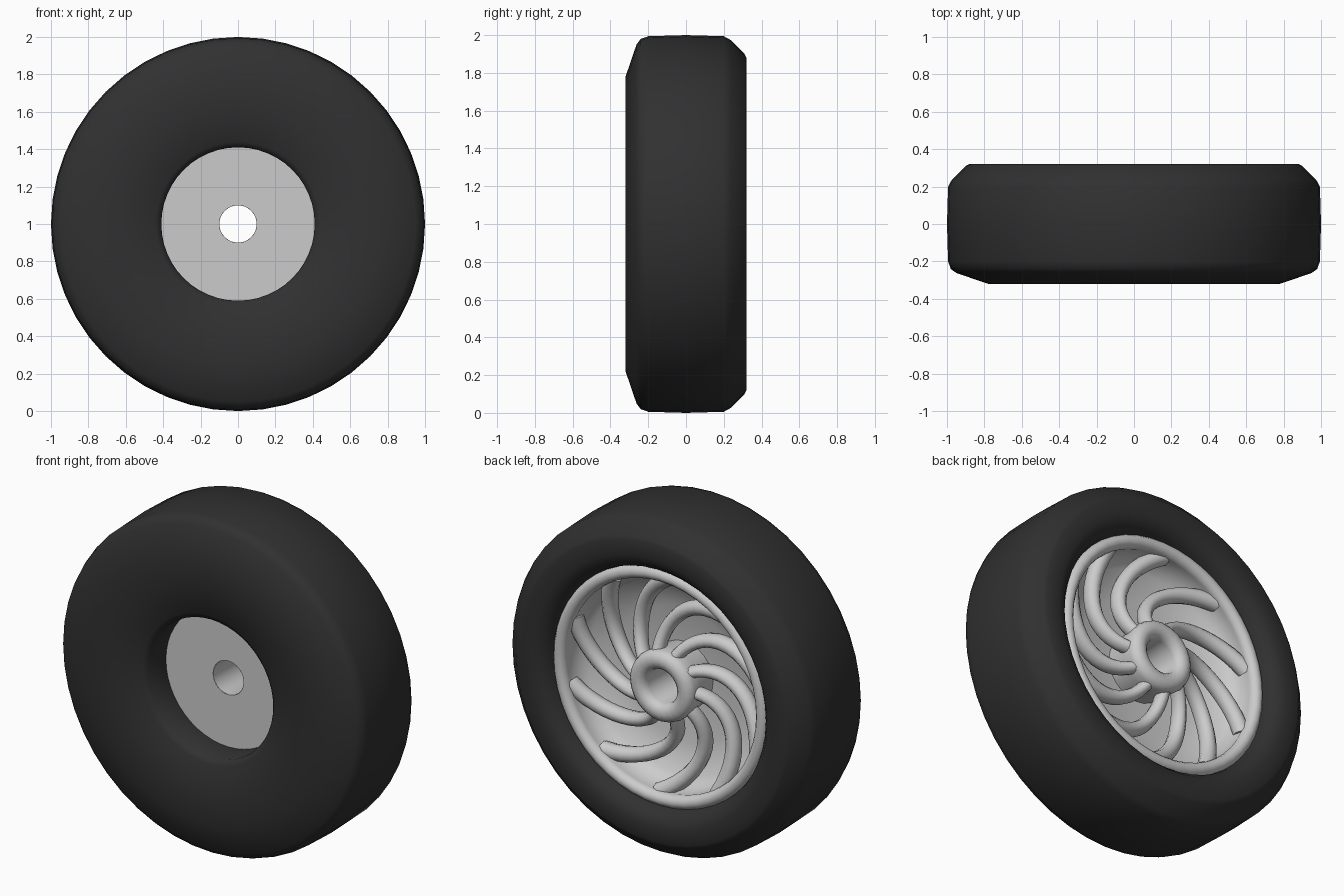
import bpy, bmesh, math

if "Cube" in bpy.data.objects:
    bpy.data.objects.remove(bpy.data.objects["Cube"])

CENTRE_Z = 1.0
SPOKES = 10


def finish(name, bm, smooth_angle=None):
    bmesh.ops.recalc_face_normals(bm, faces=bm.faces)
    mesh = bpy.data.meshes.new(name)
    bm.to_mesh(mesh)
    bm.free()
    obj = bpy.data.objects.new(name, mesh)
    bpy.context.collection.objects.link(obj)
    for p in mesh.polygons:
        p.use_smooth = True
    if smooth_angle:
        bpy.ops.object.select_all(action='DESELECT')
        obj.select_set(True)
        bpy.context.view_layer.objects.active = obj
        bpy.ops.object.shade_smooth_by_angle(angle=math.radians(smooth_angle))
    return obj


def lathe(name, profile, sides, closed=False, smooth_angle=None):
    """Spin (radius, y) points around the axle."""
    bm = bmesh.new()
    rings = []
    for r, y in profile:
        rings.append([bm.verts.new((r * math.cos(2 * math.pi * i / sides), y,
                                    CENTRE_Z + r * math.sin(2 * math.pi * i / sides)))
                      for i in range(sides)])
    pairs = list(zip(rings, rings[1:]))
    if closed:
        pairs.append((rings[-1], rings[0]))
    for a, b in pairs:
        for i in range(sides):
            j = (i + 1) % sides
            bm.faces.new((a[i], a[j], b[j], b[i]))
    return finish(name, bm, smooth_angle)


# Tyre: deep well at the front, chamfered shoulders, open back for the rim
tyre = lathe("tyre", [
    (0.41, -0.085), (0.41, -0.255), (0.44, -0.275), (0.60, -0.305), (0.78, -0.32),
    (0.95, -0.262), (0.98, -0.24), (0.994, -0.20), (1.0, 0.0), (0.994, 0.20),
    (0.975, 0.235), (0.90, 0.31), (0.88, 0.32), (0.79, 0.32), (0.745, 0.305),
    (0.71, 0.265), (0.69, 0.20), (0.68, 0.12)], 48)
rubber = bpy.data.materials.new("rubber")
rubber.diffuse_color = (0.03, 0.03, 0.03, 1)
rubber.use_nodes = True
rubber.node_tree.nodes["Principled BSDF"].inputs["Base Color"].default_value = rubber.diffuse_color
tyre.data.materials.append(rubber)

# Front cover disc with the axle hole
lathe("front_disc", [(0.10, -0.09), (0.42, -0.09)], 48)

# Rim bead and dished floor behind the spokes
bead = [(0.665 + 0.04 * math.cos(a), 0.22 + 0.045 * math.sin(a))
        for a in [math.radians(d) for d in range(-30, 211, 30)]]
lathe("rim", bead + [(0.61, 0.13), (0.57, 0.08), (0.40, 0.03), (0.19, 0.02)],
      48, smooth_angle=50)

# Hub tube with a rounded lip
lip = [(0.155 + 0.055 * math.cos(a), 0.21 + 0.05 * math.sin(a))
       for a in [math.radians(d) for d in range(180, -1, -30)]]
lathe("hub", [(0.10, -0.09)] + lip + [(0.205, 0.15), (0.19, 0.0)], 24, smooth_angle=50)

# Swirling spokes: rounded ridges sweeping from hub to rim
STEPS, AROUND = 14, 10
for k in range(SPOKES):
    bm = bmesh.new()
    path = []
    for s in range(STEPS + 1):
        t = s / STEPS
        r = 0.17 + 0.48 * t
        phi = 2 * math.pi * k / SPOKES - math.radians(58) * t ** 1.25
        y = 0.185 - 0.07 * math.sin(math.pi * t)
        path.append((-r * math.cos(phi), y, r * math.sin(phi)))
    rings = []
    for s, (x, y, z) in enumerate(path):
        a, b = path[max(s - 1, 0)], path[min(s + 1, STEPS)]
        dx, dz = b[0] - a[0], b[2] - a[2]
        n = math.hypot(dx, dz)
        sx, sz = -dz / n, dx / n
        w = 0.034 + 0.014 * s / STEPS
        rings.append([bm.verts.new((x + sx * w * math.cos(c), y + 0.05 * math.sin(c),
                                    CENTRE_Z + z + sz * w * math.cos(c)))
                      for c in [2 * math.pi * i / AROUND for i in range(AROUND)]])
    for a, b in zip(rings, rings[1:]):
        for i in range(AROUND):
            j = (i + 1) % AROUND
            bm.faces.new((a[i], a[j], b[j], b[i]))
    bm.faces.new(rings[0])
    bm.faces.new(rings[-1])
    finish(f"spoke_{k + 1}", bm, 50)
